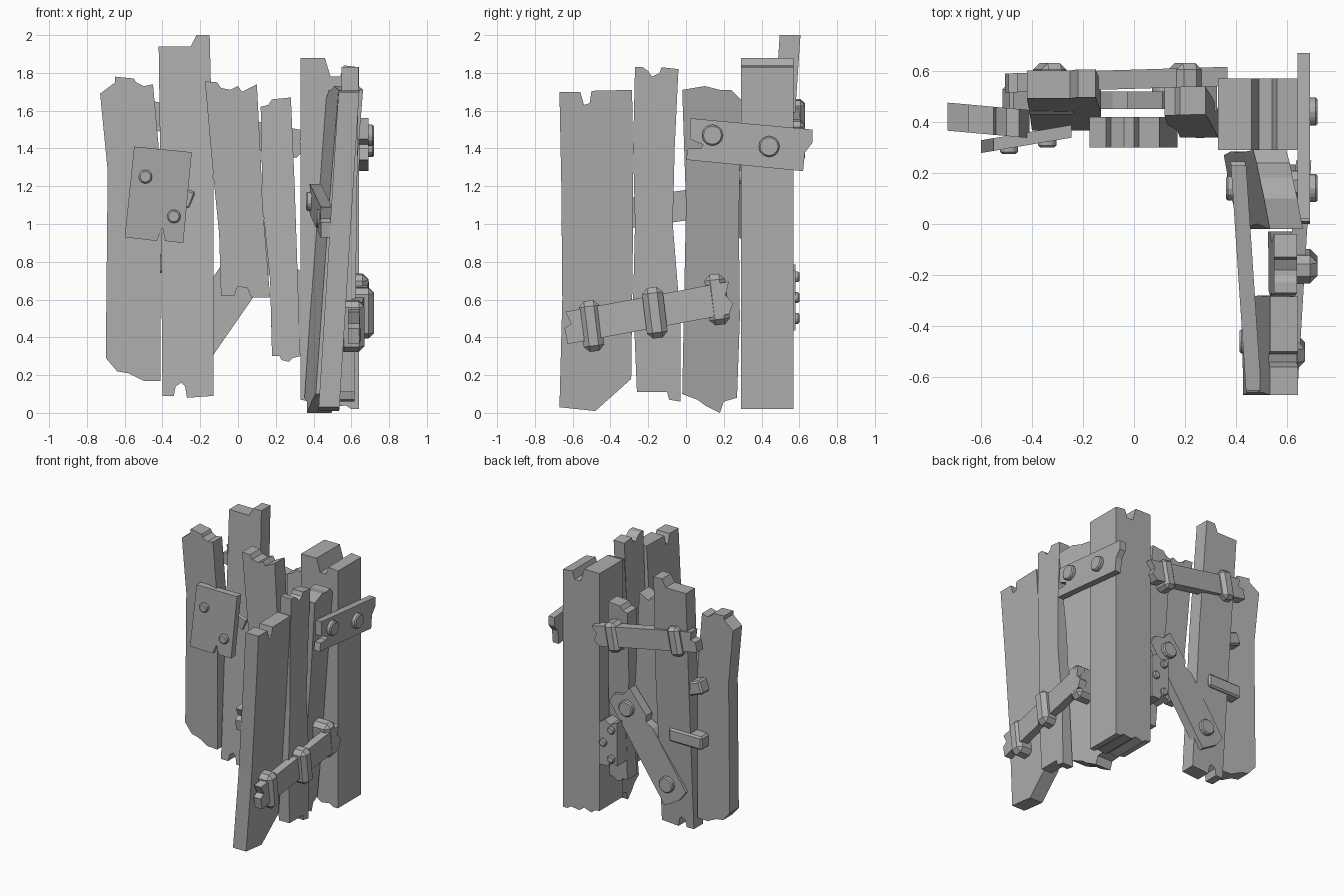
import bpy, bmesh, math
from mathutils import Vector

cube = bpy.data.objects.get("Cube")
if cube:
    bpy.data.objects.remove(cube, do_unlink=True)

wood = bpy.data.materials.new("weathered_grey")
wood.use_nodes = True
GREY = (0.42, 0.42, 0.42, 1)
wood.diffuse_color = GREY
wood.node_tree.nodes["Principled BSDF"].inputs["Base Color"].default_value = GREY


def slab(name, axis, outline, near, thick, lean=0.0, yaw=0.0, bevel=0.0):
    """Extrude an outline (u, z) along x or y; lean shifts depth with z, yaw with u."""
    bm = bmesh.new()

    def place(u, z, d):
        d += near + lean * z + yaw * u
        return (u, d, z) if axis == 'y' else (d, u, z)

    a = [bm.verts.new(place(u, z, 0)) for u, z in outline]
    b = [bm.verts.new(place(u, z, thick)) for u, z in outline]
    bm.faces.new(a)
    bm.faces.new(b[::-1])
    n = len(a)
    for i in range(n):
        j = (i + 1) % n
        bm.faces.new((a[i], b[i], b[j], a[j]))
    bmesh.ops.recalc_face_normals(bm, faces=bm.faces)
    mesh = bpy.data.meshes.new(name)
    bm.to_mesh(mesh)
    bm.free()
    mesh.materials.append(wood)
    obj = bpy.data.objects.new(name, mesh)
    bpy.context.collection.objects.link(obj)
    if bevel:
        mod = obj.modifiers.new("Bevel", 'BEVEL')
        mod.width = bevel
        mod.segments = 1
    return obj


def turned(center, outline, degrees):
    """Rotate a local outline and move it to its centre."""
    c, s = math.cos(math.radians(degrees)), math.sin(math.radians(degrees))
    return [(center[0] + c * u - s * v, center[1] + s * u + c * v) for u, v in outline]


def box(w, h):
    return [(-w / 2, -h / 2), (w / 2, -h / 2), (w / 2, h / 2), (-w / 2, h / 2)]


def ragged_bar(l, h):
    """Bar outline with a splintered notch at each end."""
    x, y = l / 2, h / 2
    return [(-x, -y), (x - .03, -y), (x, -y * .4), (x - .03, y * .2), (x, y),
            (-x + .02, y), (-x + .04, y * .2), (-x, 0)]


def bolt(name, axis, u, z, near, thick, r=.05):
    ring = [(r * math.cos(math.tau * i / 12), r * math.sin(math.tau * i / 12)) for i in range(12)]
    return slab(name, axis, turned((u, z), ring, 0), near, thick, bevel=.008)


# Front wall planks
slab("front_plank_outer", 'y', [
    (-.7, .29), (-.64, .22), (-.58, .21), (-.5, .17), (-.41, .17), (-.41, 1.3), (-.45, 1.74),
    (-.5, 1.73), (-.54, 1.75), (-.55, 1.77), (-.65, 1.78), (-.65, 1.75), (-.73, 1.69), (-.69, 1.28)],
    .3, .11, yaw=-.09)
slab("front_plank_tall", 'y', [
    (-.4, .09), (-.34, .09), (-.33, .14), (-.3, .16), (-.28, .14), (-.27, .08), (-.13, .09),
    (-.13, 1.2), (-.15, 2.0), (-.22, 2.0), (-.25, 1.94), (-.42, 1.94), (-.41, 1.2)],
    .36, .11, lean=.068)
slab("front_plank_broken", 'y', [
    (-.175, 1.755), (-.11, 1.75), (-.09, 1.72), (-.04, 1.71), (0, 1.73), (.02, 1.7), (.1, 1.74),
    (.12, 1.35), (.13, 1.1), (.17, .61), (.07, .61), (.05, .66), (0, .67), (-.02, .62),
    (-.09, .62), (-.1, .95), (-.13, 1.25)], .3, .12)
slab("front_plank_inner", 'y', [
    (.12, 1.62), (.16, 1.63), (.18, 1.66), (.28, 1.67), (.3, 1.2), (.33, .3), (.29, .29),
    (.27, .27), (.23, .28), (.22, .3), (.18, .3), (.17, .7), (.13, 1.1)], .32, .11, lean=.065)

# Corner post
slab("corner_post", 'y', [
    (.33, .07), (.38, .06), (.4, .04), (.46, .06), (.5, .03), (.57, .04), (.6, .02), (.64, .02),
    (.64, 1.83), (.56, 1.84), (.54, 1.78), (.49, 1.78), (.46, 1.88), (.33, 1.88)], .29, .28)

# Side wall planks
slab("side_plank_outer", 'x', [
    (-.67, .03), (-.48, .01), (-.29, .18), (-.28, 1), (-.285, 1.71), (-.5, 1.705), (-.51, 1.64),
    (-.54, 1.63), (-.56, 1.7), (-.67, 1.7), (-.66, 1.2), (-.655, .6)], .425, .11, lean=.063)
slab("side_plank_middle", 'x', [
    (-.26, .11), (-.1, .11), (-.09, .07), (-.03, .06), (-.03, .5), (-.07, 1), (-.06, 1.4),
    (-.04, 1.82), (-.13, 1.83), (-.14, 1.8), (-.18, 1.78), (-.2, 1.81), (-.23, 1.83),
    (-.27, 1.83), (-.28, 1.4), (-.27, 1), (-.28, .6)], .525, .09, lean=.013)
slab("side_plank_inner", 'x', [
    (-.02, .1), (.06, .07), (.1, .04), (.18, 0), (.2, .06), (.27, .08), (.285, .5), (.28, 1),
    (.29, 1.66), (.24, 1.71), (.18, 1.71), (.1, 1.73), (-.02, 1.71), (0, 1.1)],
    .4, .13, lean=.075, yaw=-.2)

# Front patch plate
slab("front_patch", 'y', [
    (-.6, .93), (-.43, .91), (-.4, .98), (-.385, .91), (-.29, .9), (-.245, 1.38), (-.55, 1.41)],
    .38, .05, yaw=.17)
bolt("front_patch_bolt", 'y', -.49, 1.25, .275, .04, .036)
bolt("front_patch_bolt", 'y', -.34, 1.04, .3, .04, .036)

# Back strapped rail
slab("back_rail", 'y', turned((-.07, 1.5), ragged_bar(.86, .15), -11), .53, .075, yaw=.03)
for x, z in ((.2, 1.44), (-.33, 1.55)):
    slab("back_rail_strap", 'y', turned((x, z), box(.1, .22), -11), .5, .13, bevel=.025)

# Back diagonal brace
slab("back_brace", 'y', turned((-.04, .64), [
    (-.42, -.11), (.4, -.12), (.43, -.05), (.4, .02), (.42, .1), (.2, .12), (.16, .09), (.1, .12),
    (-.4, .12), (-.43, .03)], 56), .45, .07)
for x, z in ((.13, .89), (-.21, .4)):
    bolt("back_brace_bolt", 'y', x, z, .51, .04, .06)

# Back wooden pegs
for z, tilt in ((1.17, -20), (.79, 0)):
    slab("back_peg", 'y', turned((-.37, z), box(.28, .1), tilt), .43, .11, bevel=.012)

# Small back plate beside the post
slab("back_small_plate", 'y', turned((.25, .61), ragged_bar(.35, .15), 90), .44, .14)
for x, z in ((.29, .61), (.22, .72), (.22, .5)):
    bolt("back_small_bolt", 'y', x, z, .57, .03, .03)

# Upper plate on the side of the post
slab("upper_side_plate", 'x', [
    (0, 1.34), (.62, 1.28), (.63, 1.38), (.67, 1.43), (.67, 1.5), (.02, 1.56), (.02, 1.45),
    (.09, 1.42), (.08, 1.4), (.01, 1.4)], .64, .05)
for y, z in ((.14, 1.47), (.44, 1.41)):
    bolt("upper_side_bolt", 'x', y, z, .68, .04, .056)

# Side strapped rail
slab("side_rail", 'x', turned((-.2, .53), ragged_bar(.9, .17), 10.5), .62, .06, yaw=.06)
for y, z, near, thick in ((-.5, .46, .53, .14), (-.165, .53, .55, .17), (.165, .6, .53, .16)):
    slab("side_rail_strap", 'x', turned((y, z), box(.11, .27), 7), near, thick, bevel=.03)

# Inside rail of the side wall
slab("inside_rail", 'x', turned((-.21, 1.07), ragged_bar(.91, .16), 8), .395, .06, yaw=-.067)
for y, z in ((.14, 1.12), (-.46, 1.03)):
    bolt("inside_rail_bolt", 'x', y, z, .36 - .09 * (y - .14), .04, .05)
